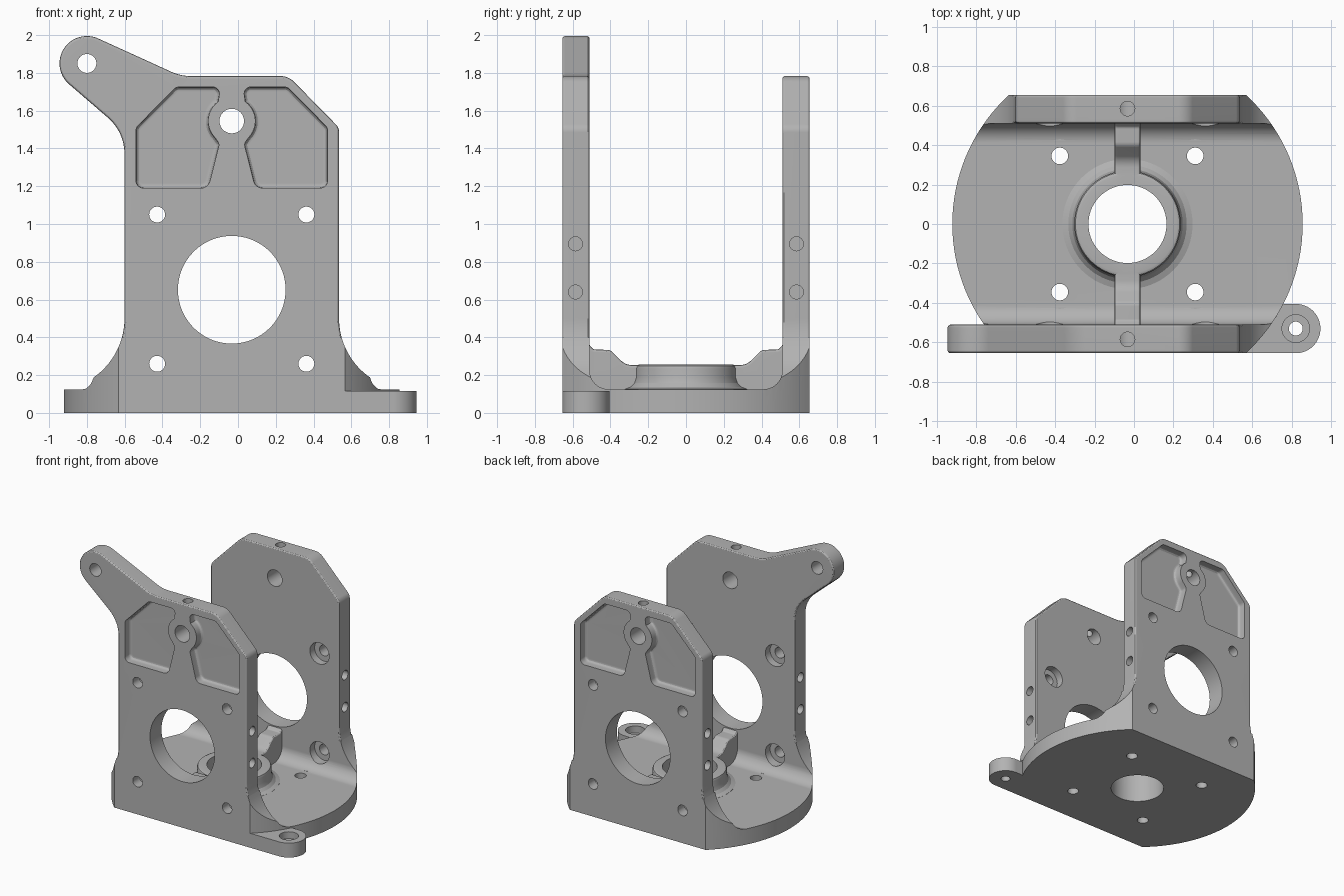
import bpy, bmesh
from math import sin, cos, tan, radians, degrees, pi, asin
from mathutils import Vector

if "Cube" in bpy.data.objects:
    bpy.data.objects.remove(bpy.data.objects["Cube"], do_unlink=True)

CX = -0.033                 # centre line of the bracket
OUT, INN = 0.655, 0.51      # outer and inner faces of the walls
JOIN = 0.4                  # height where the walls meet the base
HALF, FLARE = 0.568, 0.38   # wall half width, side flare radius

metal = bpy.data.materials.new("grey metal")
metal.use_nodes = True
metal.diffuse_color = (0.45, 0.45, 0.45, 1)
metal.node_tree.nodes["Principled BSDF"].inputs["Base Color"].default_value = (0.45, 0.45, 0.45, 1)


def finish(name, bm):
    bmesh.ops.recalc_face_normals(bm, faces=bm.faces[:])
    mesh = bpy.data.meshes.new(name)
    bm.to_mesh(mesh)
    bm.free()
    mesh.materials.append(metal)
    obj = bpy.data.objects.new(name, mesh)
    bpy.context.collection.objects.link(obj)
    return obj


def arc(cx, cy, r, a0, a1, n):
    """Points on an arc, angles in degrees."""
    angles = [radians(a0 + (a1 - a0) * i / n) for i in range(n + 1)]
    return [(cx + r * cos(a), cy + r * sin(a)) for a in angles]


def rounded(corners, n=8):
    """Polygon from (x, y) or (x, y, radius) corners."""
    pts = []
    for i, (x, y, *r) in enumerate(corners):
        if not r:
            pts.append((x, y))
            continue
        p = Vector((x, y))
        u = (Vector(corners[i - 1][:2]) - p).normalized()
        v = (Vector(corners[(i + 1) % len(corners)][:2]) - p).normalized()
        half = u.angle(v) / 2
        centre = p + (u + v).normalized() * (r[0] / sin(half))
        reach = r[0] / tan(half)
        start = (p + u * reach - centre).normalized()
        end = (p + v * reach - centre).normalized()
        sweep = pi - 2 * half
        for k in range(n + 1):
            d = start * sin(sweep * (1 - k / n)) + end * sin(sweep * k / n)
            pts.append(tuple(centre + d.normalized() * r[0]))
    return pts


def prism(name, pts, axis, lo, hi, bevel=0, ends=(), above=-9):
    """Extrude a 2D outline along an axis, rounding the rims at the chosen ends."""
    place = {"x": lambda a, b, h: (h, a, b),
             "y": lambda a, b, h: (a, h, b),
             "z": lambda a, b, h: (a, b, h)}[axis]
    lo, hi = min(lo, hi), max(lo, hi)
    bm = bmesh.new()
    rims = {h: [bm.verts.new(place(a, b, h)) for a, b in pts] for h in (lo, hi)}
    count = len(pts)
    for ring in rims.values():
        bm.faces.new(ring)
    for i in range(count):
        j = (i + 1) % count
        bm.faces.new((rims[lo][i], rims[lo][j], rims[hi][j], rims[hi][i]))
    if bevel:
        bmesh.ops.recalc_face_normals(bm, faces=bm.faces[:])
        edges = [bm.edges.get((rims[h][i], rims[h][i - 1])) for h in ends for i in range(count)]
        edges = [e for e in edges if max(v.co.z for v in e.verts) > above]
        bmesh.ops.bevel(bm, geom=edges, offset=bevel, segments=3, profile=0.5,
                        affect="EDGES", clamp_overlap=False)
    return finish(name, bm)


def rod(axis, a, b, r, lo, hi, n=48):
    return prism("cutter", arc(a, b, r, 0, 360, n)[:-1], axis, lo, hi)


def lathe(name, profile, x):
    bm = bmesh.new()
    vs = [bm.verts.new((x + r, 0, z)) for r, z in profile]
    es = [bm.edges.new(p) for p in zip(vs, vs[1:])]
    bmesh.ops.spin(bm, geom=vs + es, cent=(x, 0, 0), axis=(0, 0, 1), angle=2 * pi, steps=72)
    bmesh.ops.remove_doubles(bm, verts=bm.verts[:], dist=1e-4)
    return finish(name, bm)


def combine(obj, tool, op):
    mod = obj.modifiers.new("combine", "BOOLEAN")
    mod.operation, mod.object, mod.solver = op, tool, "EXACT"
    with bpy.context.temp_override(object=obj, active_object=obj):
        bpy.ops.object.modifier_apply(modifier=mod.name)


def use(obj, tool, op):
    combine(obj, tool, op)
    bpy.data.objects.remove(tool, do_unlink=True)


def shift(pts):
    return [(CX + p[0], *p[1:]) for p in pts]


def mirror(pts):
    return [(-p[0], *p[1:]) for p in reversed(pts)]


# Base: flared block trimmed round, with a filleted channel between the walls
split = 180 + degrees(asin((0.5 - JOIN) / FLARE))
low = arc(HALF + FLARE, 0.5, FLARE, 270, split, 16)
side = [(1.1, 0), (1.1, 0.12)] + low
base = prism("base", shift(side + mirror(side)), "y", -OUT, OUT)
use(base, rod("z", CX, 0, 0.888, -1, 1, 128), "INTERSECT")
channel = rounded([(-INN, 0.125, 0.1), (INN, 0.125, 0.1), (INN, 2.2), (-INN, 2.2)], 10)
use(base, prism("cutter", channel, "x", -1.5, 1.5), "DIFFERENCE")

# Ring boss and the two ribs on the floor
boss = [(0, 0.06), (0.33, 0.06), (0.33, 0.126), (0.3, 0.137), (0.28, 0.158), (0.27, 0.19),
        (0.27, 0.235), (0.264, 0.249), (0.25, 0.255), (0, 0.255)]
use(base, lathe("cutter", boss, CX), "UNION")
rib = rounded([(0.22, 0.1), (0.22, 0.253), (0.32, 0.253, 0.08), (0.4, 0.333, 0.04),
               (0.49, 0.336, 0.02), (0.52, 0.37), (0.56, 0.37), (0.56, 0.1)], 5)
for s in (-1, 1):
    pts = [(s * y, z) for y, z in rib]
    use(base, prism("cutter", pts, "x", CX - 0.065, CX + 0.065, 0.015,
                    (CX - 0.065, CX + 0.065), 0.2), "UNION")

# Walls: the front one carries an arm
high = arc(HALF + FLARE, 0.5, FLARE, split, 180, 5)
edge = high + [(HALF, 1.51, 0.06), (0.3, 1.783, 0.1)]
arm = ([(-0.27, 1.783, 0.25)] + arc(-0.767, 1.85, 0.145, 65, 229, 24)
       + [(-HALF, 1.487, 0.25)] + mirror(high))
front_wall = prism("front_wall", rounded(shift(edge + arm)), "y", -OUT, -INN,
                   0.015, (-OUT, -INN), JOIN + 0.001)
back_wall = prism("back_wall", rounded(shift(edge + mirror(edge))), "y", INN, OUT,
                  0.015, (INN, OUT), JOIN + 0.001)

# Mounting ear beside the base
EX, EY, ER = 0.82, -0.53, 0.125
ear = prism("mounting_ear", [(0.5, EY + ER), (0.5, EY - ER)] + arc(EX, EY, ER, -90, 90, 32), "z", 0, 0.115)
use(ear, rod("z", EX, EY, 0.035, -1, 1), "DIFFERENCE")
use(ear, rod("z", EX, EY, 0.07, 0.06, 1), "DIFFERENCE")

# Shared cutters: floor bore and floor screw holes
cutters = [rod("z", CX, 0, 0.198, -0.5, 0.5, 72)]
for x in (-0.343, 0.343):
    for y in (-0.345, 0.345):
        cutters += [rod("z", CX + x, y, 0.042, -0.5, 0.3), rod("z", CX + x, y, 0.085, 0.126, 0.25)]

# Wall bore, pivot hole, arm hole
cutters += [rod("y", CX, 0.652, 0.285, -1, 1, 96), rod("y", CX, 1.545, 0.065, -1, 1),
            rod("y", -0.8, 1.85, 0.05, -1, 1)]

# Pocket outline beside the pivot hole
pocket = ([(-0.507, 1.19, 0.04), (-0.125, 1.19, 0.05), (-0.066, 1.425, 0.03)]
          + arc(0, 1.545, 0.125, 225, 125, 12)
          + [(-0.06, 1.725, 0.035), (-0.295, 1.725, 0.04), (-0.507, 1.51, 0.04)])

for s in (-1, 1):
    # Wall screw holes, bored wider from inside
    for x in (-0.395, 0.395):
        for z in (0.26, 1.05):
            cutters += [rod("y", CX + x, z, 0.042, s * 0.45, s * 0.8),
                        rod("y", CX + x, z, 0.085, s * 0.4, s * 0.57)]
    # Blind holes in the top and side edges
    y = s * 0.585
    cutters.append(rod("z", CX, y, 0.037, 1.57, 2.2, 32))
    for z in (0.64, 0.895):
        cutters += [rod("x", y, z, 0.037, CX + k * 0.44, CX + k * 0.7, 32) for k in (-1, 1)]
    # Weight-saving pockets on the outer faces
    floor, mouth = s * 0.59, s * 0.75
    for pts in (pocket, mirror(pocket)):
        cutters.append(prism("cutter", rounded(shift(pts)), "y", floor, mouth, 0.025, (floor,)))

for obj in (base, front_wall, back_wall):
    for c in cutters:
        combine(obj, c, "DIFFERENCE")
for c in cutters:
    bpy.data.objects.remove(c, do_unlink=True)

# Shading: smooth curves, crisp edges
for obj in (base, front_wall, back_wall, ear):
    bpy.ops.object.select_all(action="DESELECT")
    obj.select_set(True)
    bpy.context.view_layer.objects.active = obj
    bpy.ops.object.shade_smooth_by_angle(angle=radians(24))
    mod = obj.modifiers.new("flat_face_normals", "WEIGHTED_NORMAL")
    mod.keep_sharp = True
